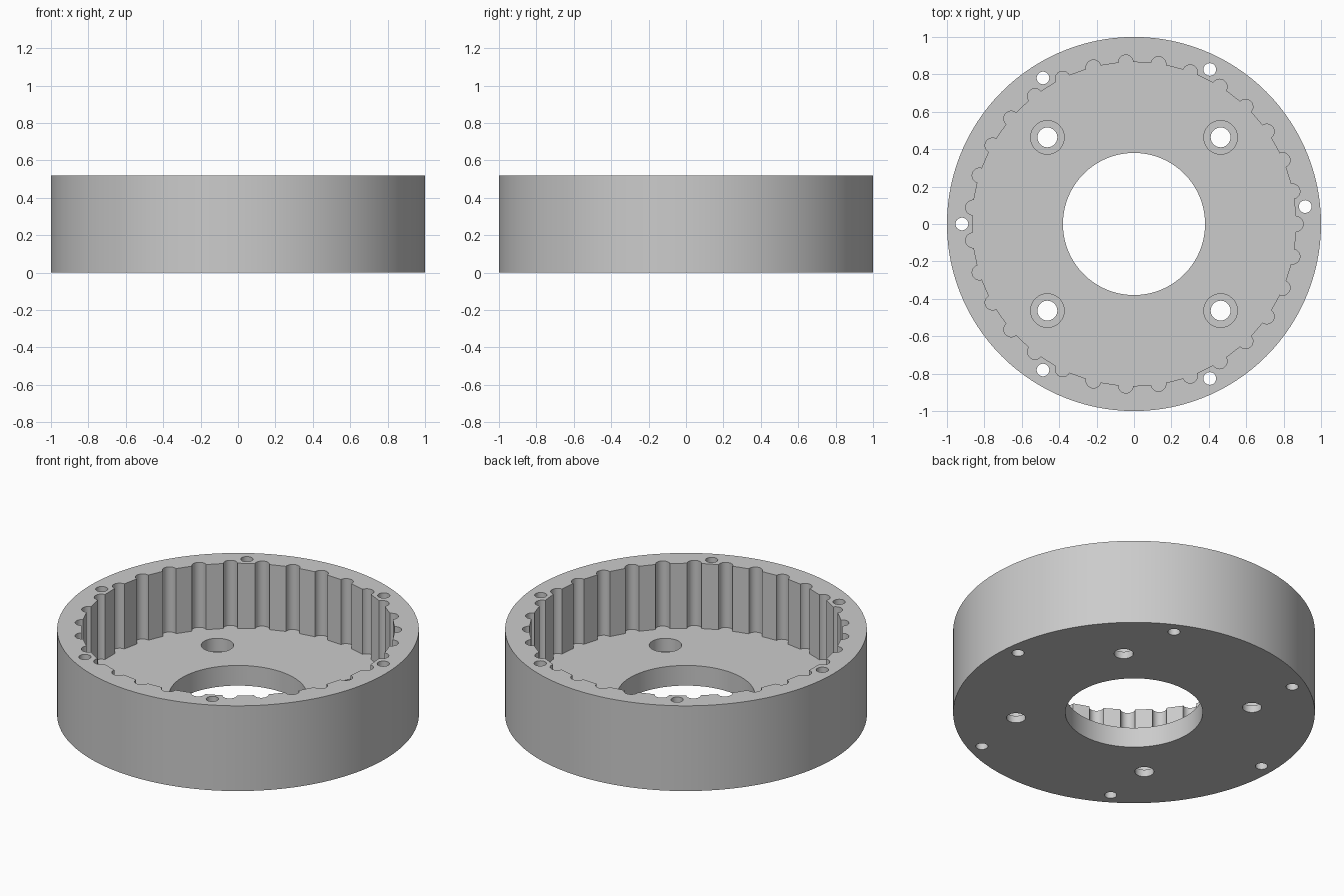
import bpy, bmesh
from math import sin, cos, pi, tau

cube = bpy.data.objects.get("Cube")
if cube:
    bpy.data.objects.remove(cube, do_unlink=True)

HEIGHT, FLOOR, BORE_DEPTH = 0.52, 0.123, 0.08
GROOVES, GROOVE_RING, GROOVE_R = 31, 0.865, 0.04
STEP = tau / GROOVES

grey = bpy.data.materials.new("plain grey")
grey.use_nodes = True
colour = (0.6, 0.6, 0.6, 1)
grey.diffuse_color = colour
grey.node_tree.nodes["Principled BSDF"].inputs["Base Color"].default_value = colour


def circle(radius, sides, x=0, y=0):
    return [(x + radius * cos(tau * i / sides), y + radius * sin(tau * i / sides))
            for i in range(sides)]


def prism(name, outline, bottom, top):
    """Extrude a closed outline from bottom to top."""
    bm = bmesh.new()
    base = bm.faces.new([bm.verts.new((x, y, bottom)) for x, y in outline])
    side = bmesh.ops.extrude_face_region(bm, geom=[base])["geom"]
    raised = [v for v in side if isinstance(v, bmesh.types.BMVert)]
    bmesh.ops.translate(bm, verts=raised, vec=(0, 0, top - bottom))
    bmesh.ops.recalc_face_normals(bm, faces=bm.faces)
    mesh = bpy.data.meshes.new(name)
    bm.to_mesh(mesh)
    bm.free()
    mesh.materials.append(grey)
    obj = bpy.data.objects.new(name, mesh)
    bpy.context.collection.objects.link(obj)
    return obj


def cut(outline, bottom=-0.1, top=HEIGHT + 0.1):
    """Remove an extruded outline from the housing."""
    cutter = prism("cutter", outline, bottom, top)
    cutter.hide_render = True
    mod = housing.modifiers.new("cut", "BOOLEAN")
    mod.operation = "DIFFERENCE"
    mod.solver = "EXACT"
    mod.object = cutter
    bpy.ops.object.modifier_apply(modifier=mod.name)
    bpy.data.objects.remove(cutter, do_unlink=True)


# Round housing
housing = prism("ring_housing", circle(1, 120), 0, HEIGHT)
bpy.context.view_layer.objects.active = housing
housing.select_set(True)

# Pocket with flat lands between round grooves
pocket = []
for k in range(GROOVES):
    a = k * STEP
    cx, cy = GROOVE_RING * cos(a), GROOVE_RING * sin(a)
    for i in range(13):
        t = a + pi * (i / 12 - 0.5)
        pocket.append((cx + GROOVE_R * cos(t), cy + GROOVE_R * sin(t)))
cut(pocket, bottom=FLOOR)

# Central opening
cut(circle(0.38, 80))

# Counterbored floor holes
for x in (-0.463, 0.463):
    for y in (-0.463, 0.463):
        cut(circle(0.09, 32, x, y), bottom=FLOOR - BORE_DEPTH)
        cut(circle(0.053, 32, x, y))

# Rim holes, each midway between two grooves
for k in range(0, 30, 5):
    a = (k + 0.5) * STEP
    cut(circle(0.034, 24, 0.92 * cos(a), 0.92 * sin(a)))

bpy.ops.object.shade_smooth_by_angle(angle=pi / 9)
